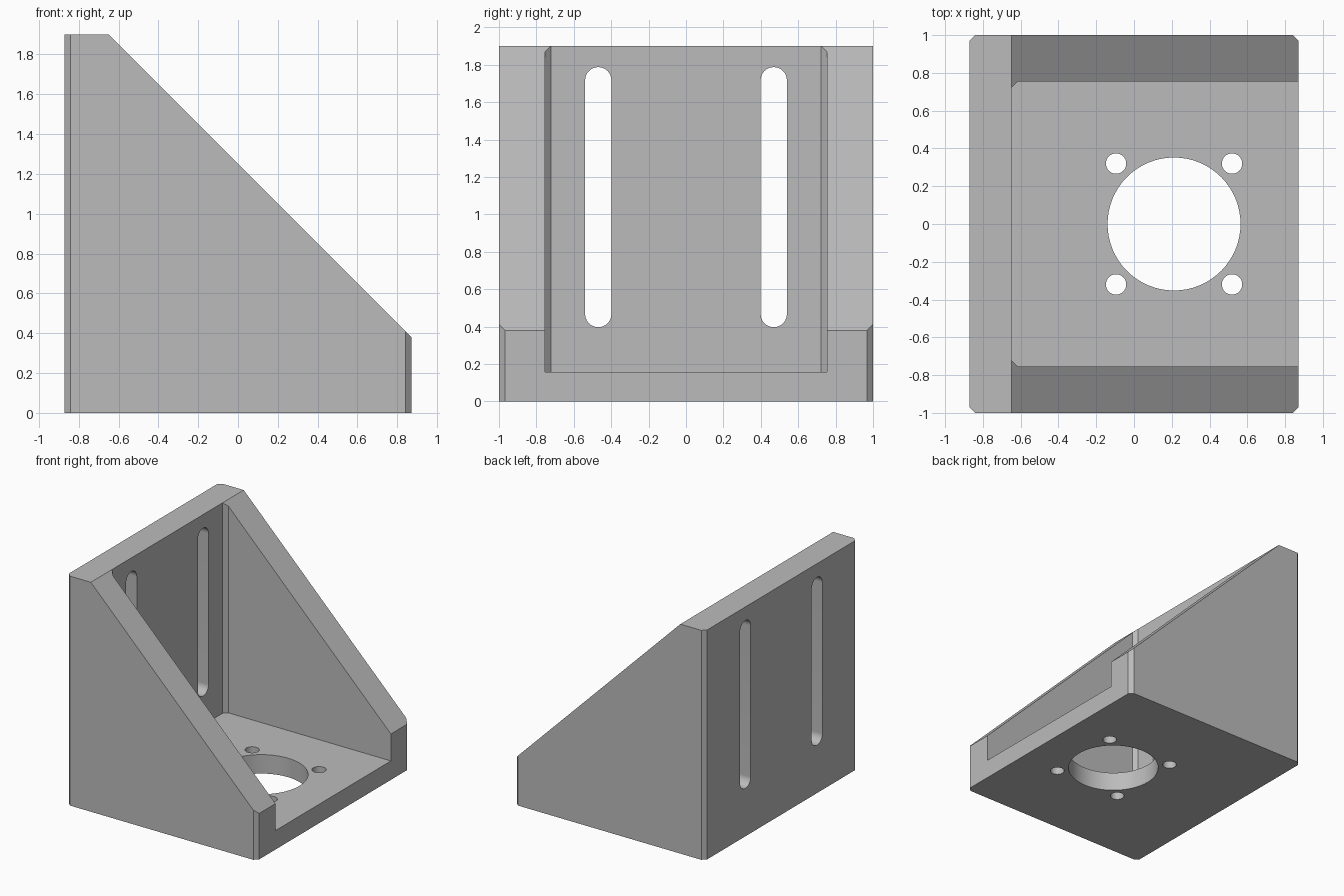
import bpy, bmesh
from math import sin, cos, pi, radians
from mathutils import Vector

cube = bpy.data.objects.get("Cube")
if cube:
    bpy.data.objects.remove(cube, do_unlink=True)

grey = bpy.data.materials.new("plain grey")
grey.use_nodes = True
colour = (0.5, 0.5, 0.5, 1)
grey.diffuse_color = colour
grey.node_tree.nodes["Principled BSDF"].inputs["Base Color"].default_value = colour

HALF_X, HALF_Y, HEIGHT = 0.872, 1.0, 1.9
LIP = 0.38            # height of the side walls at the open end
INNER_X, INNER_Y, FLOOR = -0.648, 0.755, 0.157
CHAMFER = 0.032


def prism(name, outline, axis, low, high):
    """Extrude a closed outline along x, y or z."""
    place = {"x": lambda a, b, t: (t, a, b),
             "y": lambda a, b, t: (a, t, b),
             "z": lambda a, b, t: (a, b, t)}[axis]
    bm = bmesh.new()
    face = bm.faces.new([bm.verts.new(place(a, b, low)) for a, b in outline])
    ext = bmesh.ops.extrude_face_region(bm, geom=[face])
    verts = [v for v in ext["geom"] if isinstance(v, bmesh.types.BMVert)]
    bmesh.ops.translate(bm, verts=verts, vec=Vector(place(0, 0, high - low)))
    bmesh.ops.recalc_face_normals(bm, faces=bm.faces)
    mesh = bpy.data.meshes.new(name)
    bm.to_mesh(mesh)
    bm.free()
    mesh.materials.append(grey)
    obj = bpy.data.objects.new(name, mesh)
    bpy.context.collection.objects.link(obj)
    return obj


def arc(cx, cy, r, start=0.0, sweep=2 * pi, n=64):
    return [(cx + r * cos(start + sweep * i / n), cy + r * sin(start + sweep * i / n))
            for i in range(n)]


def slot(cy, r, bottom, top):
    return (arc(cy, top - r, r, 0, pi, 32) + [(cy - r, top - r)]
            + arc(cy, bottom + r, r, pi, pi, 32) + [(cy + r, bottom + r)])


# Solid block with chamfered vertical corners
c = CHAMFER
quarter = [(HALF_X, HALF_Y - c), (HALF_X - c, HALF_Y)]
plan = (quarter + [(-x, y) for x, y in reversed(quarter)]
        + [(-x, -y) for x, y in quarter] + [(x, -y) for x, y in reversed(quarter)])
bracket = prism("angle_bracket", plan, "z", 0, HEIGHT)

# Sloped top of the side gussets, falling at 45 degrees
top_x = HALF_X - (HEIGHT - LIP)
slope = prism("slope_cutter", [(top_x - 0.2, HEIGHT + 0.2), (HALF_X + 0.2, LIP - 0.2),
                               (HALF_X + 0.2, HEIGHT + 0.2)], "y", -1.2, 1.2)

# Pocket between the gussets, chamfered where they meet the upright plate
pocket = prism("pocket_cutter", [(INNER_X, -INNER_Y + c), (INNER_X + c, -INNER_Y),
                                 (1.2, -INNER_Y), (1.2, INNER_Y),
                                 (INNER_X + c, INNER_Y), (INNER_X, INNER_Y - c)],
               "z", FLOOR, HEIGHT + 0.3)

# Motor bore and four screw holes through the base
BORE_X, PITCH_X, PITCH_Y = 0.212, 0.307, 0.32
cutters = [slope, pocket,
           prism("bore_cutter", arc(BORE_X, 0, 0.352), "z", -0.1, 0.3)]
for sx in (-1, 1):
    for sy in (-1, 1):
        cutters.append(prism("screw_hole_cutter",
                             arc(BORE_X + sx * PITCH_X, sy * PITCH_Y, 0.054, n=32),
                             "z", -0.1, 0.3))

# Two mounting slots through the upright plate
for side in (-1, 1):
    cutters.append(prism("slot_cutter", slot(side * 0.469, 0.07, 0.397, 1.787),
                         "x", -1.1, -0.5))

for cutter in cutters:
    cutter.hide_render = True
    mod = bracket.modifiers.new(cutter.name, "BOOLEAN")
    mod.operation = "DIFFERENCE"
    mod.solver = "EXACT"
    mod.object = cutter

# Bake the cuts and drop the cutters
bpy.context.view_layer.update()
graph = bpy.context.evaluated_depsgraph_get()
result = bpy.data.meshes.new_from_object(bracket.evaluated_get(graph))
bracket.modifiers.clear()
bracket.data = result
for cutter in cutters:
    bpy.data.objects.remove(cutter, do_unlink=True)

bpy.ops.object.select_all(action="DESELECT")
bracket.select_set(True)
bpy.context.view_layer.objects.active = bracket
bpy.ops.object.shade_smooth_by_angle(angle=radians(30))
